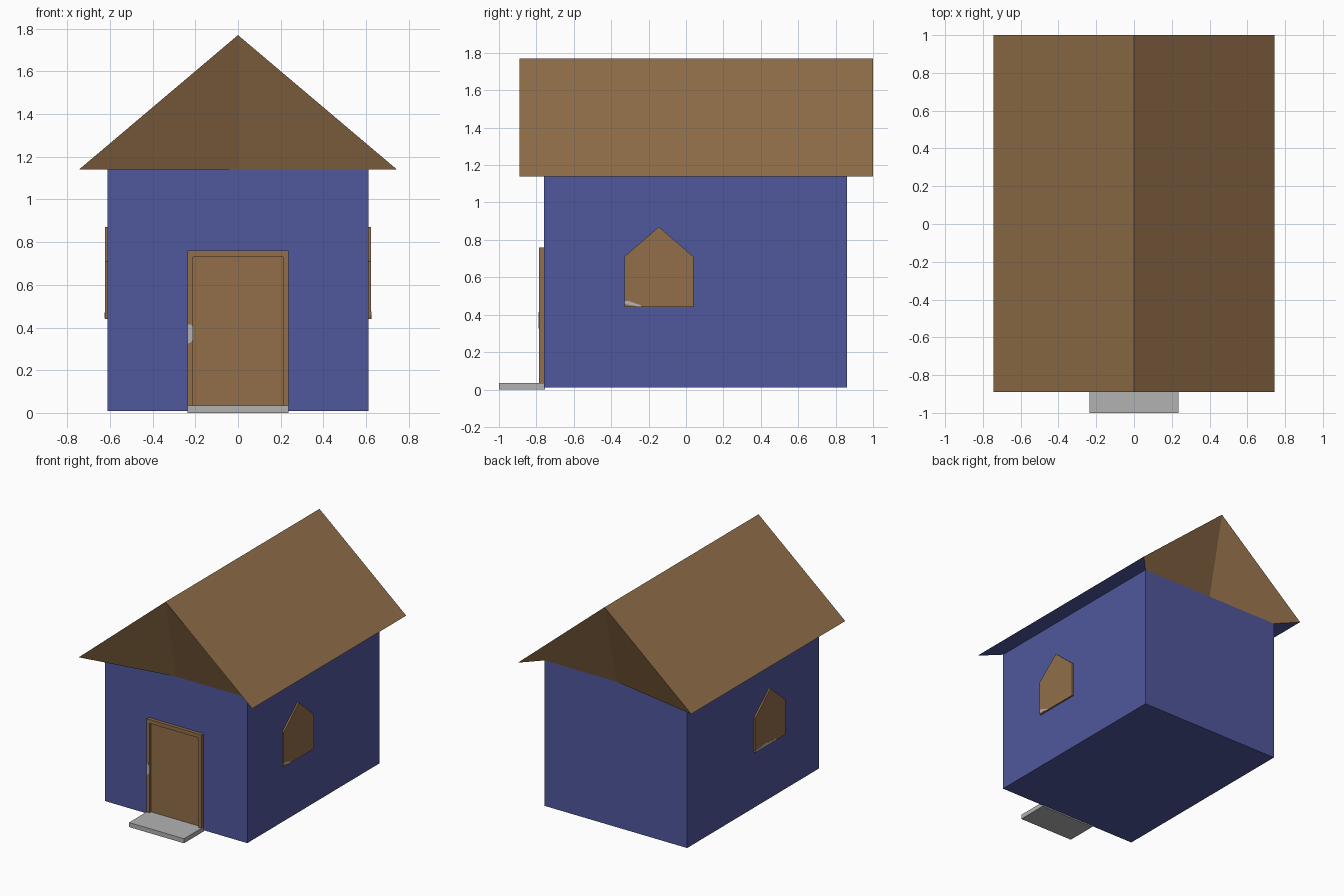
import bpy, bmesh

if "Cube" in bpy.data.objects:
    bpy.data.objects.remove(bpy.data.objects["Cube"])


def material(name, rgb):
    m = bpy.data.materials.new(name)
    m.diffuse_color = (*rgb, 1)
    m.use_nodes = True
    m.node_tree.nodes["Principled BSDF"].inputs["Base Color"].default_value = m.diffuse_color
    return m


BLUE = material("wall_blue", (0.080, 0.095, 0.335))
BROWN = material("wood_brown", (0.285, 0.157, 0.066))
GREY = material("stone_grey", (0.45, 0.45, 0.45))


def mesh_object(name, verts, faces, mats, indices=None):
    me = bpy.data.meshes.new(name)
    me.from_pydata(verts, [], faces)
    for m in mats:
        me.materials.append(m)
    for p, i in zip(me.polygons, indices or [0] * len(faces)):
        p.material_index = i
    bm = bmesh.new()
    bm.from_mesh(me)
    bmesh.ops.recalc_face_normals(bm, faces=bm.faces)
    bm.to_mesh(me)
    bm.free()
    ob = bpy.data.objects.new(name, me)
    bpy.context.collection.objects.link(ob)
    return ob


def prism(name, pts, axis, lo, hi, mat):
    """Extrude a 2D outline (u, z) along x or y."""
    n = len(pts)
    verts = [(d, u, z) if axis == 'x' else (u, d, z) for d in (lo, hi) for u, z in pts]
    faces = [tuple(range(n)), tuple(range(n, 2 * n))]
    faces += [(i, (i + 1) % n, n + (i + 1) % n, n + i) for i in range(n)]
    return mesh_object(name, verts, faces, [mat])


def rect(u0, u1, z0, z1):
    return [(u0, z0), (u1, z0), (u1, z1), (u0, z1)]


# Walls
W, F, B, TOP = 0.612, -0.76, 0.86, 1.14
prism("walls", rect(-W, W, 0.01, TOP), 'y', F, B, BLUE)

# Roof: outer slopes, gables folded back to the wall, blue eave undersides
E, RIDGE = 0.745, 1.77
verts = []
for outer, wall in ((-0.89, F), (1.0, B)):
    verts += [(-E, outer, TOP), (0, outer, RIDGE), (E, outer, TOP),
              (W, wall, TOP), (0, wall, TOP), (-W, wall, TOP)]
faces = [(0, 1, 7, 6), (1, 2, 8, 7),                 # slopes
         (0, 5, 4, 1), (1, 4, 3, 2),                 # front gable
         (6, 7, 10, 11), (7, 8, 9, 10),              # back gable
         (0, 6, 11, 5), (2, 3, 9, 8)]                # eaves
mesh_object("roof", verts, faces, [BROWN, BLUE], [0] * 6 + [1] * 2)

# Door: panel, surrounding frame and handle
D = 0.236
prism("door_panel", rect(-0.21, 0.21, 0.03, 0.73), 'y', -0.766, F + 0.005, BROWN)
frame = [(-D, 0.03), (-D, 0.76), (D, 0.76), (D, 0.03),
         (0.21, 0.03), (0.21, 0.73), (-0.21, 0.73), (-0.21, 0.03)]
prism("door_frame", frame, 'y', -0.786, F + 0.005, BROWN)
handle = [(-D, 0.325), (-0.22, 0.33), (-0.21, 0.345), (-0.21, 0.4), (-0.22, 0.415), (-D, 0.415)]
prism("door_handle", handle, 'y', -0.788, -0.782, GREY)

# Doorstep
prism("doorstep", rect(-D, D, 0, 0.035), 'y', -1.0, F + 0.005, GREY)

# Pointed windows on both sides, each with a small grey sill patch
outline = [(-0.33, 0.44), (0.04, 0.44), (0.04, 0.71), (-0.145, 0.87), (-0.33, 0.71)]
patches = {1: [(-0.33, 0.458), (-0.24, 0.44), (-0.24, 0.45), (-0.31, 0.475), (-0.33, 0.473)],
           -1: [(0.04, 0.442), (-0.22, 0.442), (-0.21, 0.456), (-0.08, 0.47), (0.03, 0.455)]}
for s, side in ((1, "right"), (-1, "left")):
    prism("window_" + side, outline, 'x', s * (W - 0.01), s * 0.624, BROWN)
    prism("window_patch_" + side, patches[s], 'x', s * 0.621, s * 0.6255, GREY)
